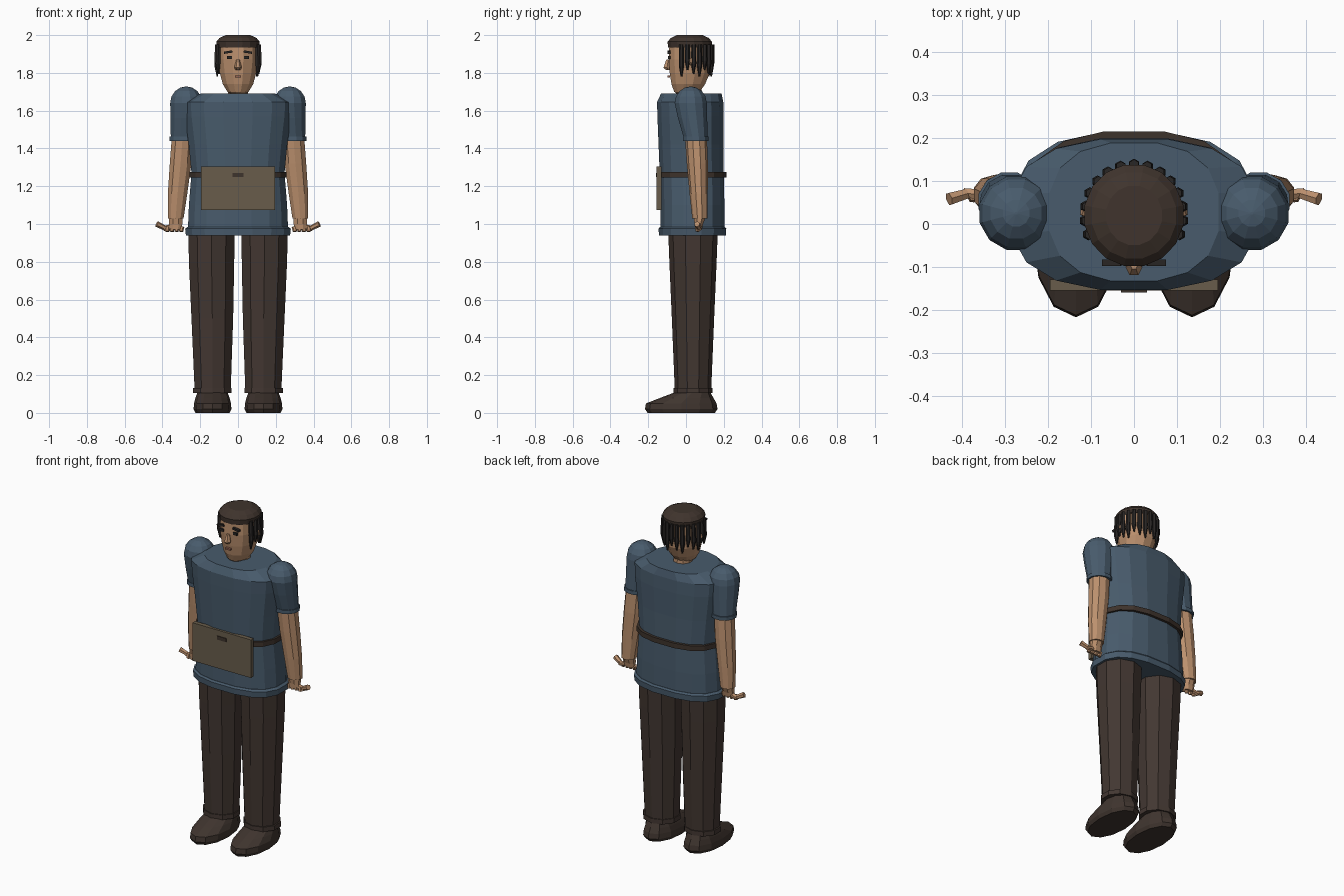
import bpy, bmesh, math
from mathutils import Vector, Matrix

cube = bpy.data.objects.get("Cube")
if cube:
    bpy.data.objects.remove(cube, do_unlink=True)


def material(name, *rgb):
    m = bpy.data.materials.new(name)
    m.use_nodes = True
    m.diffuse_color = (*rgb, 1)
    m.node_tree.nodes["Principled BSDF"].inputs["Base Color"].default_value = (*rgb, 1)
    return m


SHIRT = material("slate blue cloth", .065, .105, .15)
SKIN = material("tan skin", .50, .28, .155)
TROUSER = material("dark brown cloth", .055, .038, .031)
LEATHER = material("dark shoe leather", .05, .035, .028)
BELT = material("brown belt leather", .048, .033, .025)
POUCH = material("khaki canvas", .14, .108, .07)
HAIR = material("charcoal hair", .022, .019, .018)
CAP = material("brown cap", .05, .034, .026)
LIP = material("muted lip", .30, .13, .09)


def finish(name, bm, mat):
    bmesh.ops.recalc_face_normals(bm, faces=bm.faces)
    mesh = bpy.data.meshes.new(name)
    bm.to_mesh(mesh)
    bm.free()
    mesh.materials.append(mat)
    ob = bpy.data.objects.new(name, mesh)
    bpy.context.collection.objects.link(ob)
    return ob


def loft(name, mat, rings, sides=10, power=1.0, turn=0.5):
    """Stack of closed rings, each (x, y, z, radius x, radius y)."""
    bm = bmesh.new()
    loops = []
    for x, y, z, rx, ry in rings:
        loop = []
        for i in range(sides):
            a = math.tau * (i + turn) / sides
            c, s = math.cos(a), math.sin(a)
            loop.append(bm.verts.new((x + rx * math.copysign(abs(c) ** power, c),
                                      y + ry * math.copysign(abs(s) ** power, s), z)))
        loops.append(loop)
    for low, high in zip(loops, loops[1:]):
        for i in range(sides):
            j = (i + 1) % sides
            bm.faces.new((low[i], low[j], high[j], high[i]))
    bm.faces.new(loops[0])
    bm.faces.new(loops[-1])
    return finish(name, bm, mat)


def box(name, mat, centre, size, tilt=0.0):
    bm = bmesh.new()
    bmesh.ops.create_cube(bm, size=1, matrix=Matrix.Translation(centre)
                          @ Matrix.Rotation(tilt, 4, 'Y') @ Matrix.Diagonal((*size, 1)))
    return finish(name, bm, mat)


def rod(name, mat, start, end, r1, r2, sides=6):
    start, end = Vector(start), Vector(end)
    axis = end - start
    bm = bmesh.new()
    bmesh.ops.create_cone(bm, cap_ends=True, segments=sides, radius1=r1, radius2=r2,
                          depth=axis.length, matrix=Matrix.Translation((start + end) / 2)
                          @ axis.to_track_quat('Z', 'Y').to_matrix().to_4x4())
    return finish(name, bm, mat)


# Tunic, hem and belt
def torso(name, mat, rings):
    loft(name, mat, [(0, y, z, rx, ry) for z, rx, y, ry in rings], 16, .8)


torso("tunic", SHIRT, [(.95, .27, .034, .172), (1.1, .264, .034, .172), (1.27, .25, .03, .172),
                       (1.42, .265, .026, .174), (1.57, .285, .024, .178),
                       (1.645, .29, .022, .178), (1.69, .2, .028, .163)])
torso("tunic_hem", SHIRT, [(.94, .28, .034, .18), (.975, .284, .034, .182), (.985, .27, .034, .174)])
torso("belt", BELT, [(1.245, .262, .032, .186), (1.275, .262, .032, .186)])

# Flat pouch with clasp
box("pouch", POUCH, (0, -.142, 1.19), (.39, .026, .23))
box("pouch_clasp", BELT, (0, -.156, 1.26), (.06, .006, .022))

for s, side in ((1, "left"), (-1, "right")):
    # Sleeve with rounded shoulder
    dome = [(s * .274, .025, 1.64 + .088 * math.sin(a), .088 * math.cos(a), .088 * math.cos(a))
            for a in (0, .4, .8, 1.2, 1.53)]
    loft(side + "_sleeve", SHIRT, [(s * .29, .052, 1.45, .068, .064),
                                   (s * .28, .035, 1.56, .08, .08)] + dome, 12)
    loft(side + "_sleeve_cuff", SHIRT, [(s * .29, .052, 1.44, .074, .07),
                                        (s * .29, .052, 1.462, .074, .07)], 12)
    # Forearm and hand
    loft(side + "_arm", SKIN, [(s * .33, .073, 1.03, .044, .04), (s * .32, .067, 1.16, .054, .048),
                               (s * .304, .06, 1.32, .06, .056), (s * .294, .053, 1.45, .06, .058)])
    loft(side + "_palm", SKIN, [(s * .33, .066, .972, .034, .02), (s * .33, .068, 1.0, .038, .024),
                                (s * .33, .072, 1.035, .038, .034)], 8)
    for i in range(4):
        x = s * (.297 + i * .025)
        rod(f"{side}_finger_{i + 1}", SKIN, (x, .066, .985), (x + s * .004, .06, .96), .013, .011)
    rod(side + "_thumb_base", SKIN, (s * .355, .068, .985), (s * .395, .072, .975), .014, .013)
    rod(side + "_thumb_tip", SKIN, (s * .39, .07, .98), (s * .43, .058, 1.0), .013, .016)

    # Trouser leg and turn-up
    loft(side + "_trouser_leg", TROUSER, [(s * .134, .037, .11, .1, .096), (s * .136, .037, .5, .116, .112),
                                          (s * .14, .037, .8, .126, .125),
                                          (s * .14, .037, .98, .13, .132)])
    loft(side + "_trouser_cuff", TROUSER, [(s * .136, .037, .104, .108, .102),
                                           (s * .136, .037, .132, .108, .102)])
    # Shoe
    loft(side + "_shoe", LEATHER, [(s * .135, -.025, .0, .09, .178), (s * .135, -.025, .02, .1, .192),
                                   (s * .135, -.025, .05, .098, .187), (s * .135, .005, .08, .09, .14),
                                   (s * .135, .034, .108, .08, .095)], 12, .95, 0)

    # Eye, brow and ear
    box(side + "_eye", HAIR, (s * .045, -.089, 1.882), (.026, .012, .015))
    box(side + "_brow", HAIR, (s * .052, -.09, 1.91), (.044, .016, .012), s * .15)
    rod(side + "_ear", SKIN, (s * .1, .03, 1.86), (s * .12, .035, 1.865), .024, .016)

# Head and neck
loft("neck", SKIN, [(0, .03, 1.66, .056, .056), (0, .025, 1.75, .052, .056)])
loft("head", SKIN, [(0, .0, 1.685, .03, .045), (0, .005, 1.7, .058, .07), (0, .012, 1.74, .083, .092),
                    (0, .02, 1.8, .1, .11), (0, .02, 1.87, .109, .115), (0, .02, 1.945, .108, .112)], 12)
loft("nose", SKIN, [(0, -.095, 1.815, .012, .012), (0, -.1, 1.828, .02, .022),
                    (0, -.094, 1.87, .009, .012)], 6, 1, 0)
box("mouth", LIP, (0, -.091, 1.78), (.034, .014, .01))

# Cap with low domed crown
loft("cap", CAP, [(0, .02, 1.935, .114, .117), (0, .02, 1.965, .117, .12),
                  (0, .02, 1.985, .1, .102), (0, .02, 2.0, .066, .07)], 16)

# Hanging locks around the sides and back
COUNT = 15
for i in range(COUNT):
    a = math.radians(-22 + 224 * i / (COUNT - 1))
    x, y = .111 * math.cos(a), .02 + .118 * math.sin(a)
    drop = (.165, .13, .15)[i % 3]
    loft(f"hair_lock_{i + 1}", HAIR, [(x, y, 1.945 - drop, .004, .004),
                                      (x * 1.03, y, 1.96 - drop * .75, .014, .014),
                                      (x, y, 1.95, .012, .012)], 6)
